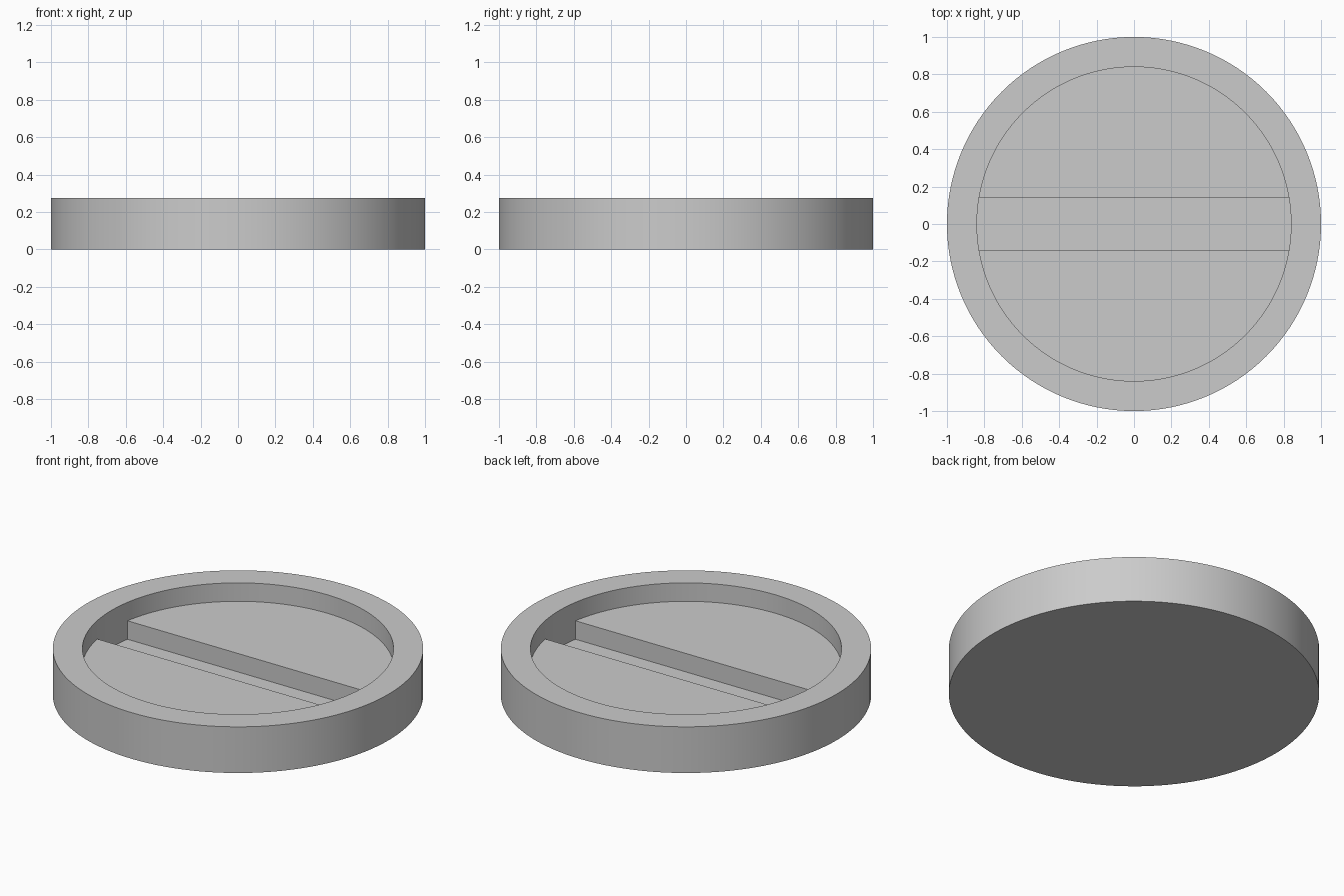
import bpy
import bmesh
import math

OUTER, INNER = 1.0, 0.84
HEIGHT, FLOOR, SLOT_FLOOR = 0.275, 0.165, 0.055
SLOT_HALF = 0.142
SIDES = 128

cube = bpy.data.objects.get("Cube")
if cube:
    bpy.data.objects.remove(cube, do_unlink=True)


def ring(bm, radius, z):
    step = 2 * math.pi / SIDES
    return [bm.verts.new((radius * math.cos(i * step), radius * math.sin(i * step), z))
            for i in range(SIDES)]


def bridge(bm, a, b):
    for i in range(SIDES):
        j = (i + 1) % SIDES
        bm.faces.new((a[i], a[j], b[j], b[i]))


# Round body with a raised rim around a recessed floor
bm = bmesh.new()
profile = [(OUTER, 0), (OUTER, HEIGHT), (INNER, HEIGHT), (INNER, FLOOR)]
rings = [ring(bm, r, z) for r, z in profile]
for lower, upper in zip(rings, rings[1:]):
    bridge(bm, lower, upper)
bm.faces.new(rings[0][::-1])
bm.faces.new(rings[-1])


def floor_faces():
    return [f for f in bm.faces if all(abs(v.co.z - FLOOR) < 1e-4 for v in f.verts)]


# Split the floor into three bands across its width
for y in (-SLOT_HALF, SLOT_HALF):
    faces = floor_faces()
    edges = {e for f in faces for e in f.edges}
    verts = {v for f in faces for v in f.verts}
    bmesh.ops.bisect_plane(bm, geom=faces + list(edges) + list(verts),
                           plane_co=(0, y, 0), plane_no=(0, 1, 0))

# Sink the middle band to form the slot
middle = [f for f in floor_faces() if abs(f.calc_center_median().y) < SLOT_HALF / 2]
sunk = bmesh.ops.extrude_discrete_faces(bm, faces=middle)["faces"]
bmesh.ops.translate(bm, verts=list({v for f in sunk for v in f.verts}),
                    vec=(0, 0, SLOT_FLOOR - FLOOR))
bmesh.ops.recalc_face_normals(bm, faces=bm.faces[:])

mesh = bpy.data.meshes.new("slotted_cap")
bm.to_mesh(mesh)
bm.free()
cap = bpy.data.objects.new("slotted_cap", mesh)
bpy.context.collection.objects.link(cap)

# Plain grey finish
grey = bpy.data.materials.new("light_grey")
grey.use_nodes = True
colour = (0.6, 0.6, 0.6, 1)
grey.diffuse_color = colour
grey.node_tree.nodes["Principled BSDF"].inputs["Base Color"].default_value = colour
mesh.materials.append(grey)

# Smooth round walls with crisp edges
bpy.ops.object.select_all(action="DESELECT")
cap.select_set(True)
bpy.context.view_layer.objects.active = cap
bpy.ops.object.shade_smooth_by_angle(angle=math.radians(30))
